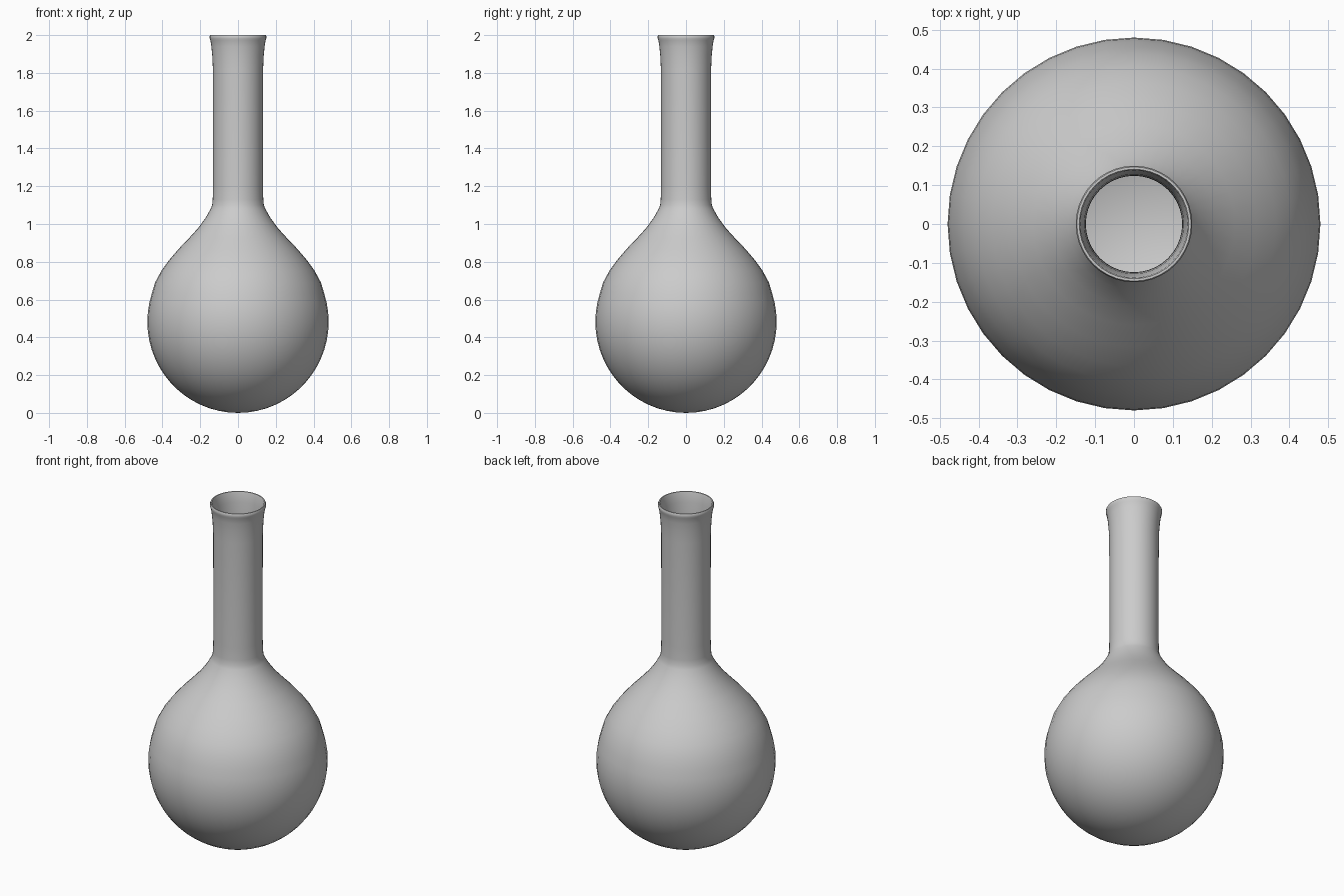
import bpy, bmesh
from math import sin, cos, pi, radians, sqrt

cube = bpy.data.objects.get("Cube")
if cube:
    bpy.data.objects.remove(cube)

SEGMENTS = 40
RADIUS = 0.48
WALL = 0.008

# One neutral grey for the whole flask
grey = bpy.data.materials.new("plain grey")
grey.use_nodes = True
colour = (0.6, 0.6, 0.6, 1)
grey.diffuse_color = colour
grey.node_tree.nodes["Principled BSDF"].inputs["Base Color"].default_value = colour


def bulb(radius, end, steps=18):
    """Round bottom, from the pole up to the angle where the shoulder starts."""
    angles = [radians(end) * i / steps for i in range(steps + 1)]
    return [(radius * sin(a), 0.485 - radius * cos(a)) for a in angles]


def lathe(name, profile):
    """Spin a profile of (radius, height) points around the z axis."""
    bm = bmesh.new()
    verts = [bm.verts.new((r, 0, z)) for r, z in profile]
    edges = [bm.edges.new(pair) for pair in zip(verts, verts[1:])]
    bmesh.ops.spin(bm, geom=verts + edges, cent=(0, 0, 0), axis=(0, 0, 1),
                   angle=2 * pi, steps=SEGMENTS, use_merge=True)
    bmesh.ops.remove_doubles(bm, verts=bm.verts, dist=0.0001)
    bmesh.ops.recalc_face_normals(bm, faces=bm.faces)
    mesh = bpy.data.meshes.new(name)
    bm.to_mesh(mesh)
    bm.free()
    mesh.materials.append(grey)
    obj = bpy.data.objects.new(name, mesh)
    bpy.context.collection.objects.link(obj)
    return obj


# Outer wall: bulb, sloping shoulder, straight neck
shoulder = [(0.44, 0.69), (0.405, 0.755), (0.365, 0.81), (0.315, 0.868),
            (0.26, 0.925), (0.21, 0.98), (0.17, 1.035), (0.145, 1.08),
            (0.137, 1.1), (0.134, 1.13), (0.132, 1.2)]
neck = [(0.132, 1.5), (0.133, 1.82), (0.136, 1.89), (0.141, 1.94)]
outer = bulb(RADIUS, 108) + shoulder + neck

# Rolled lip, then the inner wall back down to the bottom
lip = [(0.146, 1.972), (0.15, 1.982), (0.15, 1.994), (0.147, 2.0),
       (0.141, 2.0), (0.138, 1.992)]
inner_neck = [(r - WALL, z) for r, z in reversed(shoulder + neck)]
inner = inner_neck + bulb(RADIUS - WALL, 108)[::-1]

# Shift the bottom pole to the ground
base = outer[0][1]
profile = [(r, z - base * max(0, 1 - z)) for r, z in outer + lip + inner]
flask = lathe("flask", profile)

bpy.context.view_layer.objects.active = flask
flask.select_set(True)
bpy.ops.object.shade_smooth_by_angle(angle=radians(40))
